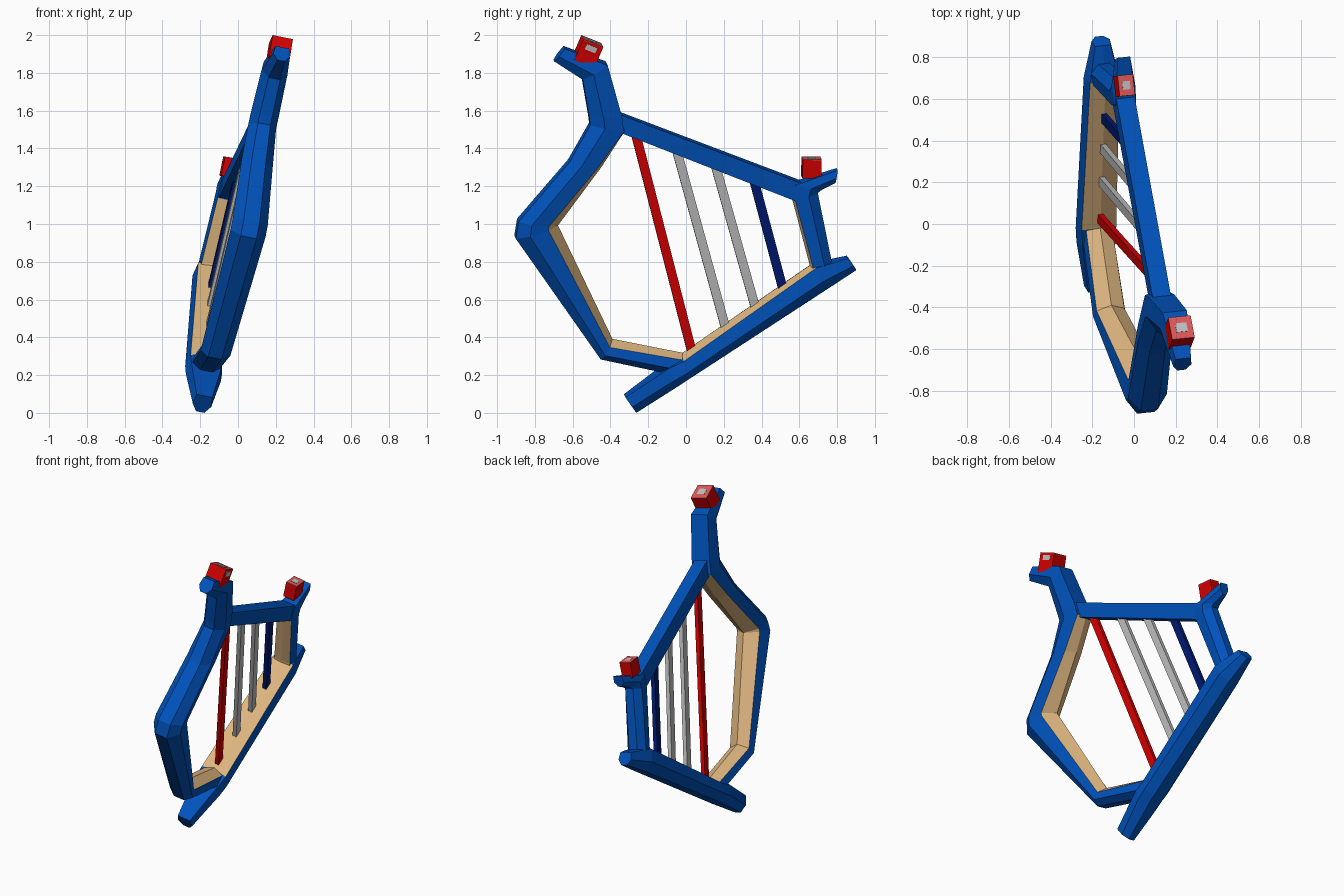
import bpy, bmesh
from mathutils import Vector

if "Cube" in bpy.data.objects:
    bpy.data.objects.remove(bpy.data.objects["Cube"])

# Tilted plane of the harp: x as a function of (y, z), plus its normal
A, B, C = -0.2296, -0.1045, 0.2059
N = Vector((1, -B, -C)).normalized()


def pt(y, z, n=0.0):
    return Vector((A + B * y + C * z, y, z)) + N * n


def material(name, rgb):
    m = bpy.data.materials.new(name)
    m.diffuse_color = (*rgb, 1)
    m.use_nodes = True
    m.node_tree.nodes["Principled BSDF"].inputs["Base Color"].default_value = m.diffuse_color
    return m


blue = material("blue", (0.0, 0.085, 0.50))
tan = material("tan", (0.75, 0.48, 0.22))
red = material("red", (0.68, 0.0, 0.0))
pink = material("light_red", (0.72, 0.10, 0.10))
grey = material("grey", (0.52, 0.52, 0.52))
navy = material("navy", (0.0, 0.010, 0.17))


def finish(name, bm, mats):
    bmesh.ops.recalc_face_normals(bm, faces=bm.faces)
    me = bpy.data.meshes.new(name)
    bm.to_mesh(me)
    bm.free()
    for m in mats:
        me.materials.append(m)
    ob = bpy.data.objects.new(name, me)
    bpy.context.collection.objects.link(ob)


# Cross-section: (share of the way from outer to inner edge, share of depth)
BEAM = [(0, -.45), (0, .45), (.42, 1), (1, .85), (1, 0), (1, -.85), (.42, -1)]
BOX = [(0, -1), (0, 1), (1, 1), (1, -1)]


def sweep(name, stations, profile, mats, tan_segments=()):
    """stations: outer y, z, inner y, z, half depth, height of inner ridge"""
    bm = bmesh.new()
    rings = []
    for oy, oz, iy, iz, d, ridge in stations:
        o, i = Vector((oy, oz)), Vector((iy, iz))
        inward = (i - o).normalized()
        ring = []
        for t, n in profile:
            p = o.lerp(i, t)
            if t == 1 and n == 0:
                p = p + inward * ridge
            ring.append(bm.verts.new(pt(p.x, p.y, n * d)))
        rings.append(ring)
    k = len(profile)
    for s in range(len(rings) - 1):
        for j in range(k):
            a, b = rings[s], rings[s + 1]
            f = bm.faces.new((a[j], a[(j + 1) % k], b[(j + 1) % k], b[j]))
            if s in tan_segments and profile[j][0] == profile[(j + 1) % k][0] == 1:
                f.material_index = 1
    bm.faces.new(rings[0])
    bm.faces.new(rings[-1])
    finish(name, bm, mats)


# Bent front pillar with its curled head
sweep("front_pillar", [
    (-0.08, 0.21, -0.01, 0.29, .075, .03),
    (-0.455, 0.29, -0.41, 0.36, .08, .038),
    (-0.905, 0.93, -0.735, 0.98, .095, .058),
    (-0.89, 1.02, -0.735, 1.00, .095, .058),
    (-0.62, 1.335, -0.475, 1.31, .085, .03),
    (-0.51, 1.53, -0.335, 1.50, .075, .015),
    (-0.515, 1.57, -0.345, 1.58, .075, 0),
    (-0.55, 1.77, -0.42, 1.85, .07, 0),
    (-0.70, 1.865, -0.645, 1.935, .045, 0),
], BEAM, [blue, tan], range(5))

# Slanted sound bar along the bottom
sweep("bottom_bar", [
    (-0.265, 0.005, -0.325, 0.09, .05, 0),
    (-0.06, 0.14, -0.10, 0.25, .095, 0),
    (0.00, 0.18, -0.02, 0.29, .10, .025),
    (0.74, 0.66, 0.68, 0.78, .085, .015),
    (0.90, 0.76, 0.855, 0.825, .045, 0),
], BEAM, [blue, tan], [2])

# Short rear post with its out-turned tip
sweep("rear_post", [
    (0.79, 0.73, 0.67, 0.74, .065, .012),
    (0.77, 0.80, 0.665, 0.79, .065, .012),
    (0.695, 1.17, 0.575, 1.13, .06, .012),
    (0.715, 1.185, 0.575, 1.215, .06, 0),
    (0.79, 1.22, 0.80, 1.29, .035, 0),
], BEAM, [blue, tan], [0, 1])

# Neck joining pillar and rear post
sweep("neck", [
    (-0.36, 1.59, -0.36, 1.495, .045, 0),
    (0.63, 1.215, 0.60, 1.12, .045, 0),
], BOX, [blue])

# Strings running from the neck to the bottom bar
for name, y0, z0, y1, z1, mat in [
    ("string_1", -0.275, 1.51, 0.045, 0.27, red),
    ("string_2", -0.055, 1.41, 0.215, 0.43, grey),
    ("string_3", 0.15, 1.33, 0.375, 0.53, grey),
    ("string_4", 0.355, 1.25, 0.52, 0.63, navy),
]:
    h = .025
    sweep(name, [(y0 - h, z0, y0 + h, z0, .013, 0),
                 (y1 - h, z1, y1 + h, z1, .013, 0)], BOX, [mat])


def block(name, cy, cz, n, up, sizes, mat, offset=(0, 0, 0)):
    """Box standing on the plane; up is its (y, z) direction."""
    u = Vector((B * up[0] + C * up[1], *up)).normalized()
    r = N.cross(u)
    c = pt(cy, cz, n)
    bm = bmesh.new()
    bmesh.ops.create_cube(bm, size=1)
    for v in bm.verts:
        x, y, z = [p * s + o for p, s, o in zip(v.co, sizes, offset)]
        v.co = c + N * x + r * y + u * z
    finish(name, bm, [mat])


# Red tuning blocks with a light top and worn grey patches
for name, cy, cz, n, up, s in [
    ("front_knob", -0.52, 1.912, 0.0, (.4, .92), (.11, .115, .12)),
    ("rear_knob", 0.665, 1.295, -0.015, (.03, 1), (.075, .10, .10)),
]:
    block(name, cy, cz, n, up, s, red)
    block(name + "_top", cy, cz, n, up, (s[0], s[1], .004), pink,
          (0, 0, s[2] / 2))
    block(name + "_patch", cy, cz, n, up, (s[0] * .5, s[1] * .4, .004), grey,
          (0, 0, s[2] / 2 + .002))
block("front_knob_side_patch", -0.52, 1.912, 0.0, (.4, .92),
      (.004, .06, .03), grey, (.055, 0, .03))
